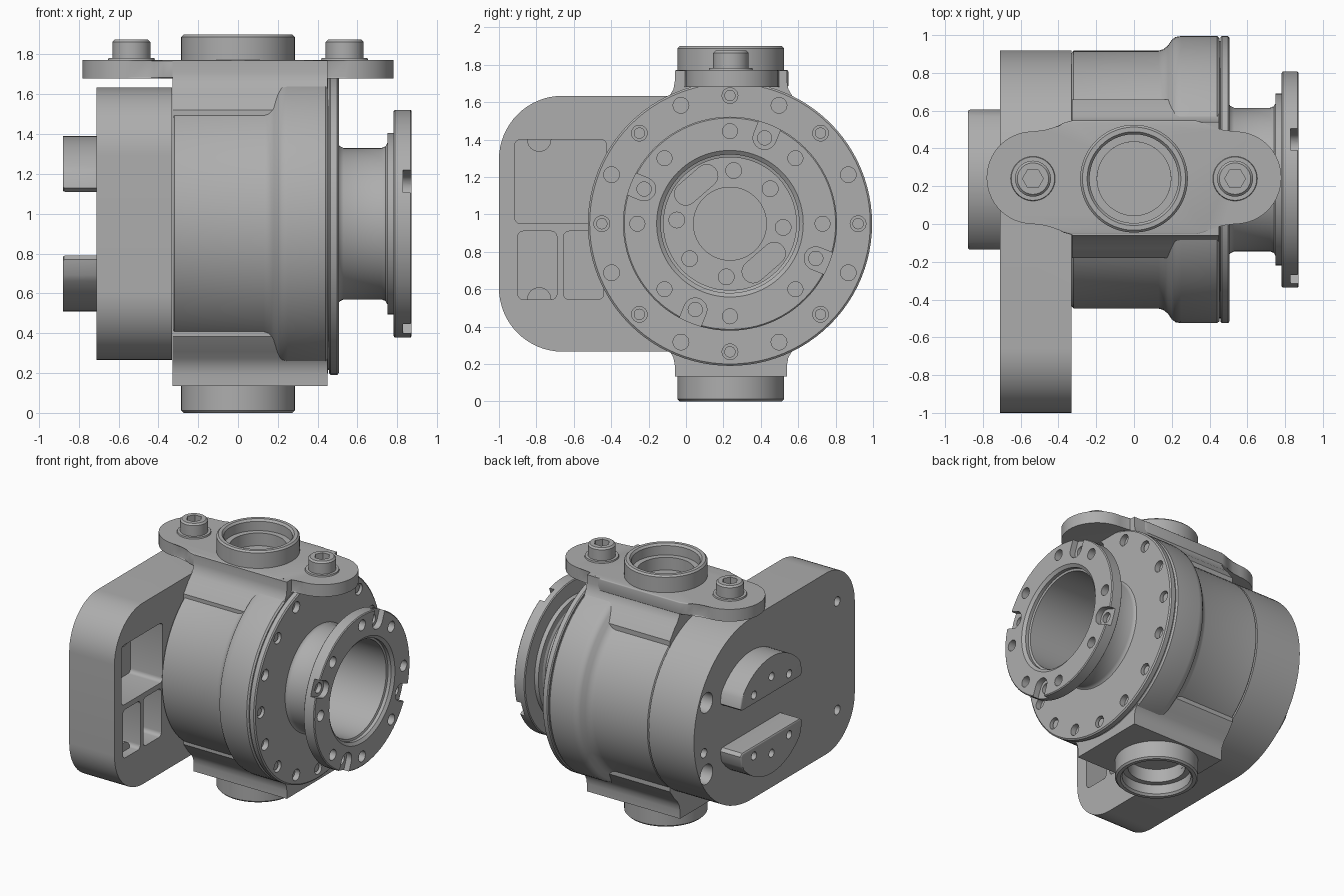
import bpy, bmesh, math
from mathutils import Vector, Matrix

if "Cube" in bpy.data.objects:
    bpy.data.objects.remove(bpy.data.objects["Cube"])

CY, CZ = 0.235, 0.95  # main axis, along x
PORT_Y = 0.24         # port axis, along z

grey = bpy.data.materials.new("machined grey")
grey.use_nodes = True
grey.diffuse_color = (0.42, 0.42, 0.42, 1)
grey.node_tree.nodes["Principled BSDF"].inputs["Base Color"].default_value = (0.42, 0.42, 0.42, 1)


def arc(cx, cy, r, start, end, n=12):
    steps = [math.radians(start + (end - start) * i / n) for i in range(n + 1)]
    return [(cx + r * math.cos(a), cy + r * math.sin(a)) for a in steps]


def circle(cx, cy, r, n=24):
    return arc(cx, cy, r, 0, 360, n)[:-1]


def polar(r, deg):
    a = math.radians(deg)
    return CY + r * math.cos(a), CZ + r * math.sin(a)


def capsule(p, q, r):
    a = math.degrees(math.atan2(q[1] - p[1], q[0] - p[0]))
    return arc(*q, r, a - 90, a + 90) + arc(*p, r, a + 90, a + 270)


def rounded(x0, y0, x1, y1, r=0.03):
    return (arc(x1 - r, y1 - r, r, 0, 90, 4) + arc(x0 + r, y1 - r, r, 90, 180, 4)
            + arc(x0 + r, y0 + r, r, 180, 270, 4) + arc(x1 - r, y0 + r, r, 270, 360, 4))


def finish(name, bm):
    bmesh.ops.recalc_face_normals(bm, faces=bm.faces)
    mesh = bpy.data.meshes.new(name)
    bm.to_mesh(mesh)
    bm.free()
    mesh.materials.append(grey)
    obj = bpy.data.objects.new(name, mesh)
    bpy.context.collection.objects.link(obj)
    return obj


def prism(name, outlines, axis, lo, hi, bevel=0.0, bevel_at=()):
    """Extrude outlines along x (points are y, z) or z (points are x, y)."""
    bm = bmesh.new()
    k = 0 if axis == "x" else 2
    for pts in outlines:
        rings = [[bm.verts.new((h, *p) if k == 0 else (*p, h)) for p in pts] for h in (lo, hi)]
        bm.faces.new(rings[0])
        bm.faces.new(rings[1])
        for i in range(len(pts)):
            j = (i + 1) % len(pts)
            bm.faces.new((rings[0][i], rings[0][j], rings[1][j], rings[1][i]))
    if bevel:
        edges = [e for e in bm.edges if any(all(abs(v.co[k] - h) < 1e-5 for v in e.verts) for h in bevel_at)]
        bmesh.ops.bevel(bm, geom=edges, offset=bevel, segments=3, profile=0.5, affect="EDGES")
    return finish(name, bm)


def lathe(name, profile, axis, centre, steps=96):
    """Spin a closed (position, radius) profile round x or z."""
    bm = bmesh.new()
    verts = [bm.verts.new((a, r, 0) if axis == "x" else (r, 0, a)) for a, r in profile]
    edges = [bm.edges.new((v, verts[(i + 1) % len(verts)])) for i, v in enumerate(verts)
             if profile[i][1] > 0 or profile[(i + 1) % len(verts)][1] > 0]
    direction = (1, 0, 0) if axis == "x" else (0, 0, 1)
    bmesh.ops.spin(bm, geom=verts + edges, cent=(0, 0, 0), axis=direction, angle=math.tau, steps=steps)
    bmesh.ops.remove_doubles(bm, verts=bm.verts, dist=1e-5)
    bmesh.ops.transform(bm, matrix=Matrix.Translation(Vector(centre)), verts=bm.verts)
    return finish(name, bm)


def cut(obj, outlines, axis, lo, hi):
    cutter = prism("cutter", outlines, axis, lo, hi)
    cutter.hide_render = True
    mod = obj.modifiers.new("cut", "BOOLEAN")
    mod.operation, mod.solver, mod.object = "DIFFERENCE", "EXACT", cutter
    deps = bpy.context.evaluated_depsgraph_get()
    mesh = bpy.data.meshes.new_from_object(obj.evaluated_get(deps))
    obj.modifiers.clear()
    obj.data = mesh
    bpy.data.objects.remove(cutter)


main = (0, CY, CZ)
parts = []

# Main housing: stepped drum with a deep bore and floor
body = lathe("housing_drum", [
    (-0.33, 0), (-0.33, 0.67), (-0.32, 0.683), (0.13, 0.683), (0.155, 0.69), (0.18, 0.71),
    (0.2, 0.74), (0.22, 0.755), (0.25, 0.76), (0.44, 0.76), (0.452, 0.75), (0.452, 0.36),
    (0.15, 0.36), (0.15, 0.195), (-0.25, 0.195), (-0.25, 0)], "x", main)
cut(body, [circle(*polar(0.285, a), 0.042) for a in (86, 41, -4, 266, 221, 176)], "x", 0.09, 0.2)
cut(body, [capsule(polar(0.285, a - 15), polar(0.285, a + 15), 0.06) for a in (131, 311)], "x", 0.06, 0.2)
parts.append(body)

# Saddle block with flared sides, carrying both ports
quarter = [(0.3, 0.82), (0.3, 0.76), (0.307, 0.72), (0.33, 0.68), (0.365, 0.645), (0.42, 0.57)]
right = quarter + [(y, -z * 0.995) for y, z in reversed(quarter)]
outline = [(PORT_Y + y, CZ + z) for y, z in right] + [(PORT_Y - y, CZ + z) for y, z in reversed(right)]
saddle = prism("saddle_block", [outline], "x", -0.328, 0.45)
# keep the saddle clear of the bore and open under the ports
cut(saddle, [circle(CY, CZ, 0.5, 64)], "x", -0.5, 0.6)
for lo, hi in ((1.72, 1.9), (0, 0.185)):
    cut(saddle, [circle(0, PORT_Y, 0.195, 64)], "z", lo, hi)
parts.append(saddle)

# Mounting plate with rounded ears
corner = [(0.47, 0.245), (0.42, 0.26), (0.375, 0.29), (0.33, 0.302)]
half = arc(0.535, 0, 0.245, 0, 90, 20) + corner
wing = half + [(-x, y) for x, y in reversed(half)]
plate_pts = [(x, y + 0.245) for x, y in wing] + [(x, 0.245 - y) for x, y in reversed(wing[1:-1])]
plate = prism("mounting_plate", [plate_pts], "z", 1.68, 1.772, 0.008, (1.68, 1.772))
cut(plate, [circle(0, PORT_Y, 0.195, 64)], "z", 1.6, 1.9)
parts.append(plate)

# Ports above and below, with stepped bores
for name, end, base, way in (("top_port", 1.9, 1.765, 1), ("bottom_port", 0, 0.14, -1)):
    parts.append(lathe(name, [
        (base, 0.195), (base, 0.285), (end - 0.012 * way, 0.285), (end, 0.273), (end, 0.248),
        (end - 0.015 * way, 0.235), (end - 0.085 * way, 0.235), (end - 0.085 * way, 0.195)],
        "z", (0, PORT_Y, 0)))

# Cap screws and washers on the ears
for side, x in (("left", 0.535), ("right", -0.535)):
    parts.append(lathe(side + "_washer", [(1.765, 0), (1.765, 0.12), (1.782, 0.115), (1.782, 0)],
                       "z", (x, PORT_Y, 0), 40))
    screw = lathe(side + "_screw", [(1.775, 0), (1.775, 0.095), (1.863, 0.095), (1.875, 0.083), (1.875, 0)],
                  "z", (x, PORT_Y, 0), 40)
    cut(screw, [circle(x, PORT_Y, 0.055, 6)], "z", 1.81, 1.9)
    parts.append(screw)

# End cap ring with its bolt circle
cap = lathe("end_cap", [(0.45, 0.36), (0.45, 0.735), (0.458, 0.735), (0.458, 0.753), (0.465, 0.76),
                        (0.498, 0.76), (0.506, 0.75), (0.506, 0.36)], "x", main)
cut(cap, [circle(*polar(0.685, 22.5 * i), 0.042) for i in range(16)], "x", 0.465, 0.6)
parts.append(cap)
parts.append(prism("cap_bolts", [circle(*polar(0.685, 45 * i), 0.03) for i in range(8)], "x", 0.46, 0.49))

# Neck tube and outer flange
flange = lathe("neck_flange", [
    (0.5, 0.355), (0.5, 0.405), (0.51, 0.39), (0.53, 0.38), (0.72, 0.38), (0.74, 0.388), (0.75, 0.405),
    (0.75, 0.455), (0.782, 0.455), (0.782, 0.565), (0.788, 0.572), (0.866, 0.572), (0.872, 0.565),
    (0.872, 0.392), (0.855, 0.37), (0.83, 0.37), (0.825, 0.355)], "x", main)
cut(flange, [circle(*polar(0.495, 45 * i), 0.04) for i in range(8)], "x", 0.8, 0.9)
notches = [68 + 90 * i for i in range(4)]
cut(flange, [capsule(polar(0.495, a), polar(0.68, a), 0.062) for a in notches], "x", 0.828, 0.9)
cut(flange, [circle(*polar(0.495, a), 0.038) for a in notches], "x", 0.795, 0.85)
parts.append(flange)

# Rear cover: half round on one side, rounded box on the other
cover_pts = (arc(CY, CZ, 0.684, -90, 90, 48) + arc(-0.66, CZ + 0.344, 0.34, 90, 180, 16)
             + arc(-0.66, CZ - 0.344, 0.34, 180, 270, 16))
cover = prism("rear_cover", [cover_pts], "x", -0.71, -0.332, 0.03, (-0.71,))
cut(cover, [rounded(-0.915, 0.95, -0.425, 1.4), rounded(-0.9, 0.545, -0.69, 0.91),
            rounded(-0.655, 0.545, -0.44, 0.91)], "x", -0.6, -0.2)
cut(cover, [circle(0.77, z, 0.075) for z in (1.2, 0.66)], "x", -0.8, -0.62)
cut(cover, [circle(0.8, 0.83, 0.035)] + [circle(-0.79, z, 0.035) for z in (1.37, 0.55)], "x", -0.8, -0.64)
parts.append(cover)
parts.append(prism("pocket_bosses", [arc(-0.785, 1.4, 0.065, 180, 360), arc(-0.785, 0.545, 0.065, 0, 180)],
                   "x", -0.602, -0.4))

# Half-round lugs on the rear cover
for name, way in (("upper_lug", 1), ("lower_lug", -1)):
    lug_pts = [(CY + y, CZ + way * z) for y, z in
               [(-0.345, 0.16), (0.345, 0.16), (0.37, 0.18)] + arc(0, 0, 0.44, 31, 149, 24)[1:-1] + [(-0.37, 0.18)]]
    lug = prism(name, [lug_pts], "x", -0.88, -0.7, 0.012, (-0.88,))
    cut(lug, [circle(CY + y, CZ + way * z, 0.03) for y, z in ((-0.21, 0.23), (0, 0.29), (0.21, 0.23))],
        "x", -0.95, -0.82)
    parts.append(lug)

# Smooth round surfaces, keep machined edges crisp
for obj in parts:
    bpy.ops.object.select_all(action="DESELECT")
    obj.select_set(True)
    bpy.context.view_layer.objects.active = obj
    bpy.ops.object.shade_smooth_by_angle(angle=math.radians(30))
